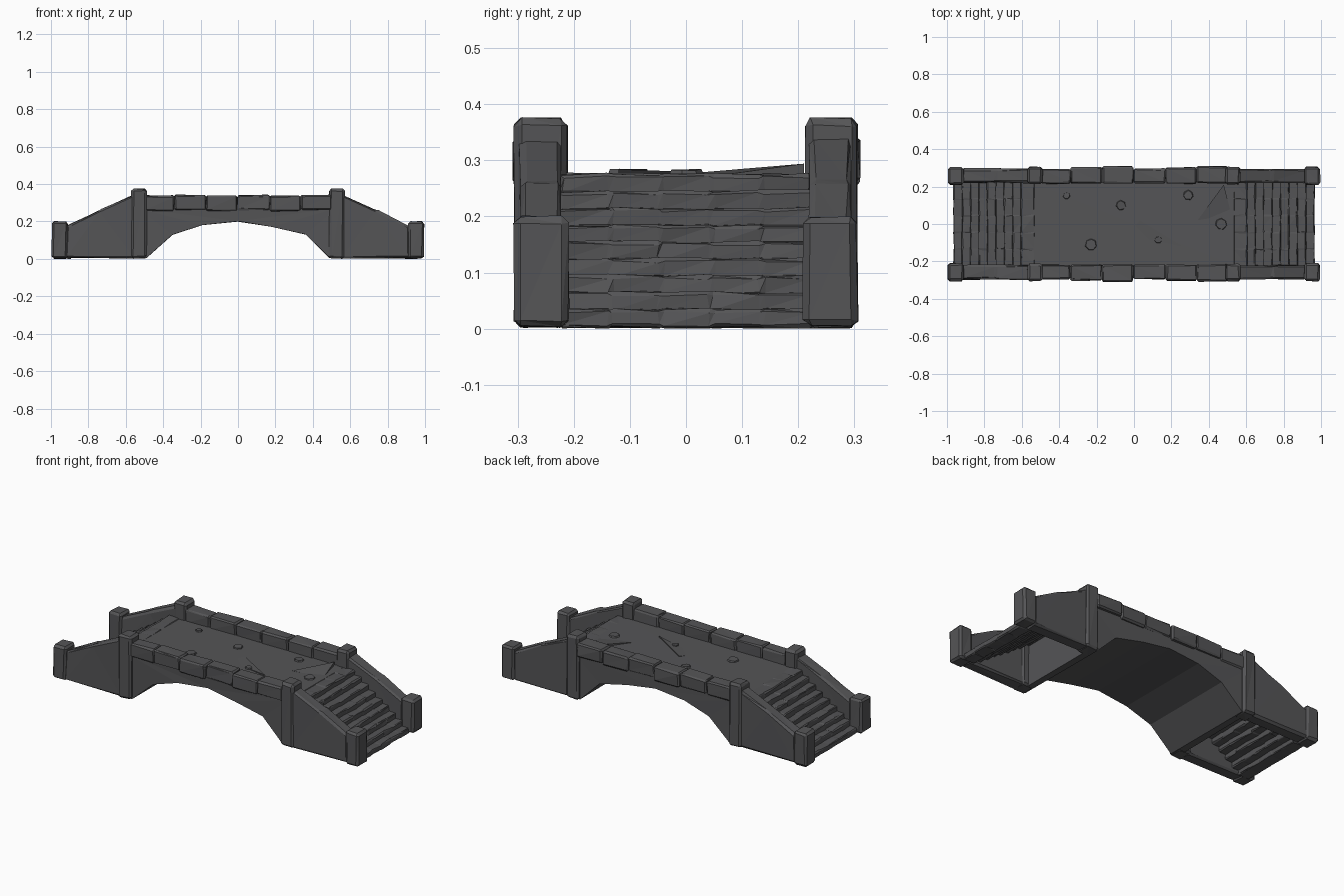
import bpy, bmesh, math, random
from mathutils import Vector, Matrix

if "Cube" in bpy.data.objects:
    bpy.data.objects.remove(bpy.data.objects["Cube"])

random.seed(4)
stone = bpy.data.materials.new("dark grey stone")
stone.diffuse_color = (0.09, 0.09, 0.094, 1)
stone.use_nodes = True
stone.node_tree.nodes["Principled BSDF"].inputs["Base Color"].default_value = stone.diffuse_color


def finish(bm, name, bevel=0.0, jitter=0.0):
    """Chip the edges, roughen the corners and make the object."""
    bmesh.ops.recalc_face_normals(bm, faces=bm.faces)
    if bevel:
        bmesh.ops.bevel(bm, geom=list(bm.edges), offset=bevel, segments=1,
                        affect='EDGES', profile=0.5)
    bmesh.ops.triangulate(bm, faces=bm.faces)
    for v in bm.verts:
        v.co += Vector([random.uniform(-jitter, jitter) for _ in range(3)])
        v.co.z = max(v.co.z, 0.0)
    bmesh.ops.recalc_face_normals(bm, faces=bm.faces)
    me = bpy.data.meshes.new(name)
    bm.to_mesh(me)
    bm.free()
    me.materials.append(stone)
    ob = bpy.data.objects.new(name, me)
    bpy.context.collection.objects.link(ob)
    return ob


def block(name, x0, x1, y0, y1, z0, z1, bevel=0.01, jitter=0.003, cuts=0):
    bm = bmesh.new()
    x0, x1 = sorted((x0, x1))
    y0, y1 = sorted((y0, y1))
    m = Matrix.LocRotScale(((x0 + x1) / 2, (y0 + y1) / 2, (z0 + z1) / 2), None,
                           (x1 - x0, y1 - y0, z1 - z0))
    bmesh.ops.create_cube(bm, size=1, matrix=m)
    if cuts:  # split along y so that long steps look hewn
        edges = [e for e in bm.edges
                 if abs(e.verts[0].co.y - e.verts[1].co.y) > 0.01]
        bmesh.ops.subdivide_edges(bm, edges=edges, cuts=cuts, use_grid_fill=True)
    return finish(bm, name, bevel, jitter)


def prism(name, profile, y0, y1, bevel=0.0, jitter=0.0):
    """Extrude an x-z outline along y."""
    bm = bmesh.new()
    face = bm.faces.new([bm.verts.new((x, y0, z)) for x, z in profile])
    ext = bmesh.ops.extrude_face_region(bm, geom=[face])
    bmesh.ops.translate(bm, vec=(0, y1 - y0, 0),
                        verts=[g for g in ext['geom'] if isinstance(g, bmesh.types.BMVert)])
    return finish(bm, name, bevel, jitter)


# arched span with spandrels
arch = [(-0.49, 0.005), (-0.35, 0.13), (-0.19, 0.182), (0, 0.2),
        (0.18, 0.172), (0.36, 0.13), (0.49, 0.005)]
prism("arch_span", [(-0.53, 0.27), (-0.53, 0.005)] + arch + [(0.53, 0.005), (0.53, 0.27)],
      -0.287, 0.287, jitter=0.002)

# walking deck
block("deck", -0.54, 0.54, -0.225, 0.225, 0.24, 0.276, bevel=0.004, jitter=0.002)

# tilted slabs that read as cracks in the deck
for i, pts in enumerate([((0.03, 0.02), (0.26, -0.12), (-0.02, -0.06)),
                         ((0.34, 0.02), (0.48, 0.21), (0.52, 0.05))]):
    bm = bmesh.new()
    top = [bm.verts.new((x, y, z)) for (x, y), z in zip(pts, ((0.279, 0.284, 0.272), (0.278, 0.294, 0.272))[i] )]
    low = [bm.verts.new((x, y, 0.265)) for x, y in pts]
    bm.faces.new(top)
    bm.faces.new(low)
    for k in range(3):
        n = (k + 1) % 3
        bm.faces.new((top[k], top[n], low[n], low[k]))
    finish(bm, "cracked_slab")

# small cobbles set in the deck
for x, y, r in [(-0.36, 0.15, 0.02), (-0.07, 0.1, 0.03), (0.29, 0.155, 0.03),
                (0.465, 0.0, 0.035), (-0.23, -0.11, 0.036), (0.13, -0.085, 0.022)]:
    bm = bmesh.new()
    bmesh.ops.create_cone(bm, cap_ends=True, segments=7, radius1=r, radius2=r * 0.8,
                          depth=0.016, matrix=Matrix.Translation((x, y, 0.275)))
    finish(bm, "cobble", jitter=0.002)

for sy in (-1, 1):
    # parapet capstones
    edges = [-0.5, -0.34, -0.17, -0.003, 0.17, 0.335, 0.5]
    for i in range(6):
        out = (0.296, 0.303, 0.308)[i % 3]
        block("parapet_stone", edges[i], edges[i + 1], sy * 0.217, sy * out,
              0.255 + 0.006 * (i % 2), 0.338 + 0.003 * (i % 2), bevel=0.008)
    for sx in (-1, 1):
        # posts
        block("end_post", sx * 0.995, sx * 0.91, sy * 0.21, sy * 0.305, 0.003, 0.2, bevel=0.012)
        block("inner_post", sx * 0.57, sx * 0.488, sy * 0.212, sy * 0.305, 0.003, 0.374, bevel=0.012)
        # sloping stair walls
        prism("stair_wall", [(sx * 0.92, 0.005), (sx * 0.92, 0.172), (sx * 0.74, 0.262),
                             (sx * 0.55, 0.345), (sx * 0.55, 0.005)],
              sy * 0.22, sy * 0.296, bevel=0.01, jitter=0.004)

# stairs, open underneath
for sx in (-1, 1):
    for i in range(9):
        x = 0.965 - 0.045 * i
        z = 0.035 + 0.03 * i
        block("step", sx * x, sx * (x - 0.075), -0.225, 0.225, max(z - 0.036, 0.002), z,
              bevel=0.005, jitter=0.003, cuts=4)
